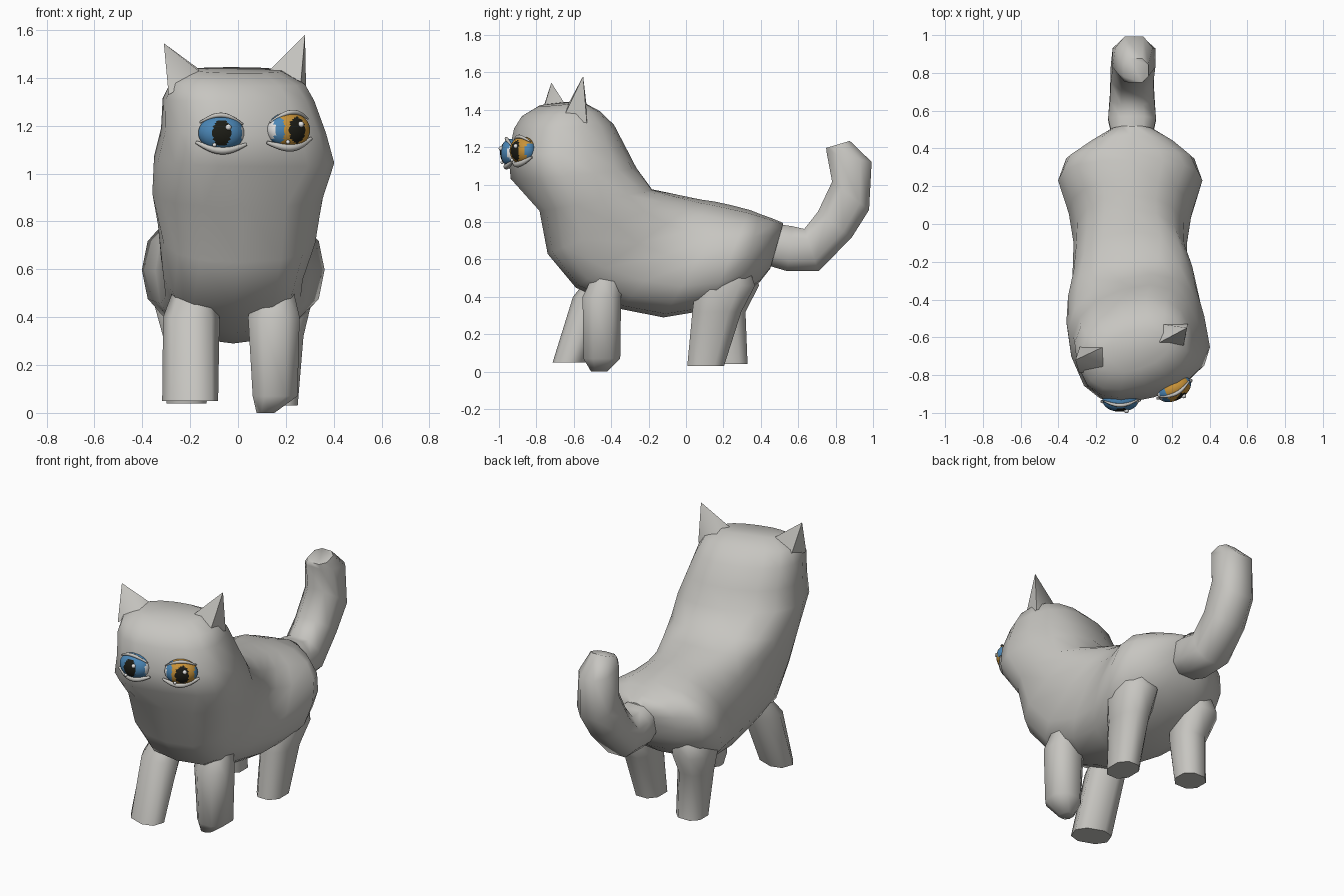
import bpy, bmesh, math
from mathutils import Vector, Matrix

if "Cube" in bpy.data.objects:
    bpy.data.objects.remove(bpy.data.objects["Cube"])


def material(name, rgb):
    m = bpy.data.materials.new(name)
    m.diffuse_color = (*rgb, 1)
    m.use_nodes = True
    m.node_tree.nodes["Principled BSDF"].inputs["Base Color"].default_value = m.diffuse_color
    return m


FUR = material("grey fur", (0.57, 0.56, 0.53))
WHITE = material("eye white", (0.78, 0.78, 0.77))
BLUE = material("blue iris", (0.07, 0.24, 0.47))
AMBER = material("amber iris", (0.58, 0.29, 0.04))
DARK = material("dark pupil", (0.012, 0.012, 0.008))


def finish(name, bm, mats, angle=50):
    bmesh.ops.recalc_face_normals(bm, faces=bm.faces)
    me = bpy.data.meshes.new(name)
    bm.to_mesh(me)
    bm.free()
    for m in mats:
        me.materials.append(m)
    for p in me.polygons:
        p.use_smooth = True
    me.set_sharp_from_angle(angle=math.radians(angle))
    ob = bpy.data.objects.new(name, me)
    bpy.context.collection.objects.link(ob)
    return ob


def spow(v, e):
    return math.copysign(abs(v) ** e, v)


def loft(name, rings, sides, power=2.4, angle=50, open_start=False):
    """Rings: centre x, half width, front y, front z, back y, back z, yaw,
    and optionally the squareness of the front half."""
    bm = bmesh.new()
    loops = []
    for cx, w, fy, fz, by, bz, yaw, *front in rings:
        mid = Vector((cx, (fy + by) / 2, (fz + bz) / 2))
        half = Vector((0, (by - fy) / 2, (bz - fz) / 2))
        turn = Matrix.Rotation(math.radians(yaw), 3, 'Z')
        loop = []
        for i in range(sides):
            a = 2 * math.pi * (i + 0.5 * (sides < 10)) / sides
            e = 2 / (front[0] if front and math.sin(a) < 0 else power)
            p = Vector((w * spow(math.cos(a), e), 0, 0)) \
                + half * spow(math.sin(a), e)
            loop.append(bm.verts.new(mid + turn @ p))
        loops.append(loop)
    for a, b in zip(loops, loops[1:]):
        for i in range(sides):
            j = (i + 1) % sides
            bm.faces.new((a[i], a[j], b[j], b[i]))
    if not open_start:
        bm.faces.new(loops[0])
    bm.faces.new(loops[-1])
    return finish(name, bm, [FUR], angle)


# Head, chest and torso in one skin, head turned to one side
loft("body", [
    (0.00, 0.19, -0.77, 1.420, -0.57, 1.445, 17),
    (0.00, 0.285, -0.86, 1.365, -0.48, 1.395, 17),
    (0.00, 0.315, -0.90, 1.30, -0.40, 1.32, 17, 2.6),
    (0.02, 0.338, -0.93, 1.16, -0.335, 1.20, 17, 2.7),
    (0.02, 0.368, -0.91, 1.03, -0.28, 1.09, 17, 3.0),
    (0.00, 0.360, -0.785, 0.86, -0.18, 0.975, 6, 2.6),
    (0.00, 0.335, -0.74, 0.63, -0.04, 0.945, 2, 2.8),
    (-0.02, 0.305, -0.59, 0.45, 0.08, 0.92, 0, 3.2),
    (-0.02, 0.30, -0.35, 0.335, 0.15, 0.91, 0, 2.6),
    (-0.02, 0.325, -0.12, 0.29, 0.23, 0.893, 0),
    (-0.02, 0.382, 0.12, 0.33, 0.34, 0.865, 0),
    (-0.02, 0.340, 0.30, 0.41, 0.39, 0.845, 0),
    (-0.01, 0.23, 0.395, 0.48, 0.46, 0.82, 0),
    (-0.01, 0.125, 0.45, 0.55, 0.52, 0.795, 0),
], 16, 2.4, 70)

# Tail curving upward
loft("tail", [
    (-0.01, 0.11, 0.44, 0.56, 0.46, 0.80, 0),
    (-0.01, 0.135, 0.54, 0.53, 0.57, 0.785, 0),
    (-0.01, 0.125, 0.71, 0.53, 0.63, 0.77, 0),
    (-0.01, 0.12, 0.89, 0.71, 0.70, 0.86, 0),
    (0.00, 0.12, 0.985, 0.86, 0.775, 1.02, 0),
    (0.00, 0.105, 1.00, 1.12, 0.745, 1.17, 0),
    (0.01, 0.07, 0.88, 1.235, 0.745, 1.195, 0),
], 8, 2.6, 60, True)


# Legs: x, y, z, half width, half depth from top to foot
def leg(name, rings, yaw=0):
    loft(name, [(x, w, y - d, z, y + d, z, yaw) for x, y, z, w, d in rings],
         8, 2.4, 60, True)


leg("front_leg_left", [(-0.185, -0.44, 0.50, 0.09, 0.08),
                       (-0.195, -0.49, 0.40, 0.115, 0.11),
                       (-0.20, -0.62, 0.05, 0.118, 0.085)], -20)
leg("front_leg_right", [(0.15, -0.42, 0.50, 0.09, 0.09),
                        (0.15, -0.45, 0.40, 0.115, 0.11),
                        (0.155, -0.45, 0.07, 0.10, 0.105),
                        (0.115, -0.465, 0.00, 0.04, 0.045)])
leg("hind_leg_left", [(-0.22, 0.24, 0.54, 0.11, 0.14),
                      (-0.235, 0.25, 0.46, 0.125, 0.15),
                      (-0.22, 0.215, 0.32, 0.10, 0.11),
                      (-0.215, 0.245, 0.04, 0.09, 0.09)])
leg("hind_leg_right", [(0.18, 0.21, 0.54, 0.11, 0.14),
                       (0.19, 0.21, 0.46, 0.125, 0.17),
                       (0.18, 0.165, 0.32, 0.10, 0.14),
                       (0.17, 0.105, 0.03, 0.085, 0.105)])


# Pointed ears
def ear(name, tip, base):
    bm = bmesh.new()
    t = bm.verts.new(tip)
    vs = [bm.verts.new(p) for p in base]
    for i in range(len(vs)):
        bm.faces.new((vs[i], vs[(i + 1) % len(vs)], t))
    finish(name, bm, [FUR], 75)


ear("ear_left", (-0.31, -0.72, 1.545),
    [(-0.29, -0.79, 1.33), (-0.14, -0.76, 1.41),
     (-0.14, -0.64, 1.42), (-0.28, -0.63, 1.32)])
ear("ear_right", (0.28, -0.55, 1.58),
    [(0.26, -0.66, 1.35), (0.13, -0.63, 1.43),
     (0.15, -0.53, 1.41), (0.285, -0.53, 1.33)])


# Eyes with coloured iris, lids and small highlights
def eye(side, loc, yaw, color_rule, slant):
    frame = Matrix.Translation(loc) @ Matrix.Rotation(math.radians(yaw), 4, 'Z')
    bm = bmesh.new()
    bmesh.ops.create_uvsphere(bm, u_segments=36, v_segments=28, radius=1)
    shape = Matrix.Diagonal((0.096, 0.062, 0.075, 1)) \
        @ Matrix.Rotation(math.radians(90), 4, 'X')
    bmesh.ops.transform(bm, matrix=shape, verts=bm.verts)
    for f in bm.faces:
        c = f.calc_center_median()
        f.material_index = color_rule(c.x, c.z)
    finish("eye_" + side, bm, [BLUE, AMBER, DARK, WHITE]).matrix_world = frame

    for i, (u, d, v, r) in enumerate([(0.028, -0.058, 0.024, 0.013),
                                      (-0.03, -0.050, -0.050, 0.009)]):
        bm = bmesh.new()
        bmesh.ops.create_icosphere(bm, subdivisions=2, radius=r)
        ob = finish(f"eye_highlight_{side}_{i + 1}", bm, [WHITE])
        ob.matrix_world = frame @ Matrix.Translation((u, d, v))

    # half length, end height, extra height in the middle, thickness
    for part, hl, v0, dv, r in (("upper", 0.09, 0.040, 0.035, 0.010),
                                ("lower", 0.105, -0.043, -0.030, 0.017)):
        cu = bpy.data.curves.new(f"{part}_lid_{side}", 'CURVE')
        cu.dimensions = '3D'
        cu.bevel_depth = r
        cu.bevel_resolution = 2
        cu.use_fill_caps = True
        sp = cu.splines.new('POLY')
        n = 13
        sp.points.add(n - 1)
        for k, pt in enumerate(sp.points):
            t = k / (n - 1)
            bulge = math.sin(math.pi * t)
            u = hl * (2 * t - 1)
            pt.co = (u, -0.002 - 0.026 * bulge, v0 + dv * bulge + slant * u, 1)
            pt.radius = 0.4 + 0.6 * bulge
        cu.materials.append(FUR)
        ob = bpy.data.objects.new(f"{part}_lid_{side}", cu)
        bpy.context.collection.objects.link(ob)
        ob.matrix_world = frame


def pupil(u, v):
    return (u / 0.040) ** 2 + (v / 0.055) ** 2 < 1


eye("left", (-0.07, -0.932, 1.17), 2,
    lambda u, v: 2 if pupil(u, v) else 3 if u > 0.084 else 0, -0.04)
eye("right", (0.212, -0.872, 1.182), 28,
    lambda u, v: 2 if pupil(u - 0.012, v) else 3 if u < -0.080 else
    0 if u < -0.048 or u > 0.080 else 1, 0.08)
